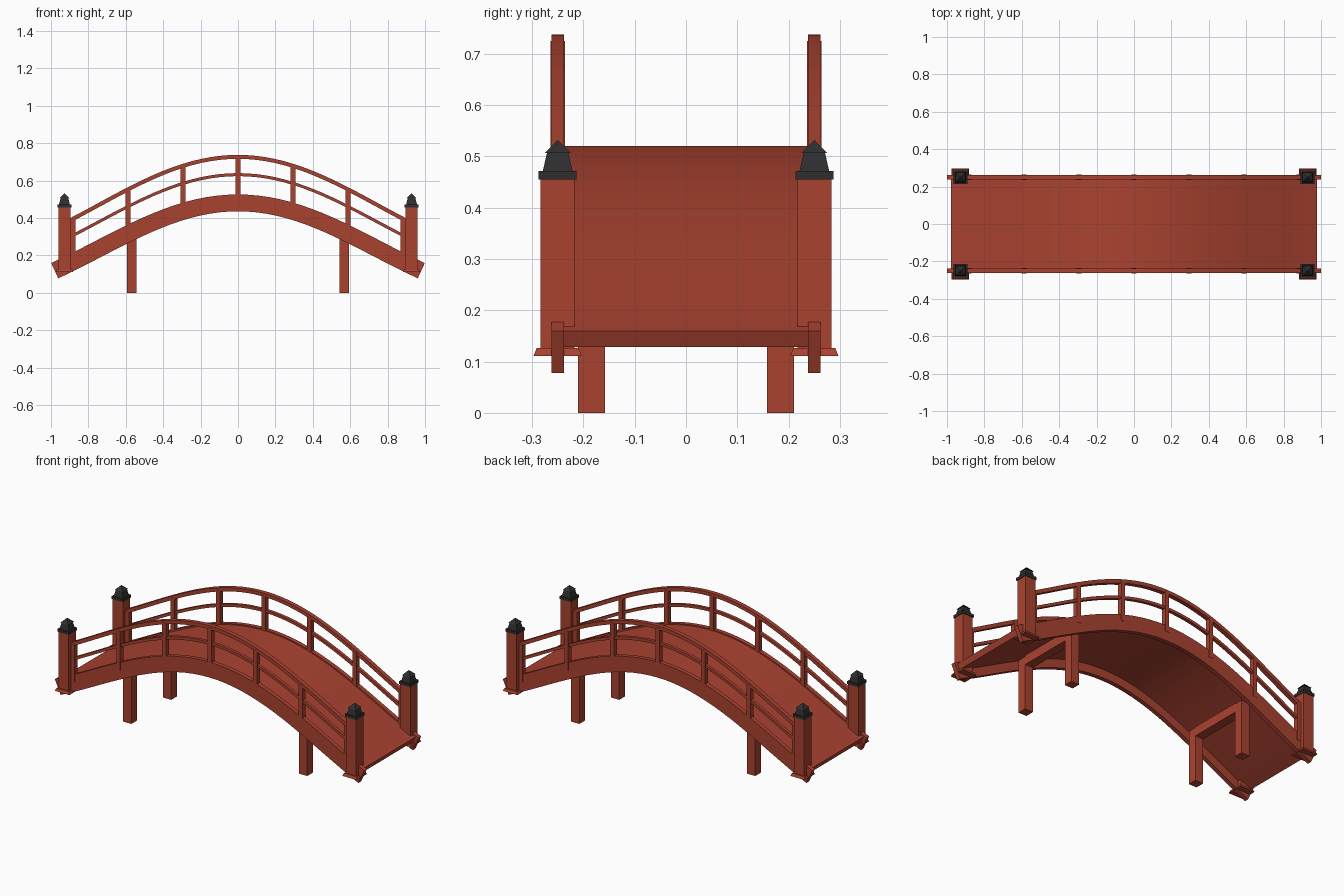
import bpy, bmesh, math
from mathutils import Matrix, Vector

if "Cube" in bpy.data.objects:
    bpy.data.objects.remove(bpy.data.objects["Cube"])


def material(name, color):
    m = bpy.data.materials.new(name)
    m.use_nodes = True
    m.diffuse_color = color
    m.node_tree.nodes["Principled BSDF"].inputs["Base Color"].default_value = color
    return m


RED = material("red_paint", (0.40, 0.055, 0.03, 1))
BLACK = material("dark_metal", (0.028, 0.028, 0.03, 1))

SIDE_Y = 0.25      # centre of railings and side beams
SPAN = 0.98        # half length of the arch centreline
RISE, BEND = 0.247, 2.1


def finish(bm, name, mat):
    bmesh.ops.recalc_face_normals(bm, faces=bm.faces)
    mesh = bpy.data.meshes.new(name)
    bm.to_mesh(mesh)
    bm.free()
    mesh.materials.append(mat)
    ob = bpy.data.objects.new(name, mesh)
    bpy.context.collection.objects.link(ob)
    return ob


def drop(x):
    """Fall of the arch below its crown."""
    return RISE * (1 - math.cos(BEND * x))


def arch(name, crown, thick, y, width, reach, scale=1.0, steps=36):
    """Curved bar with square section following the arch."""
    bm = bmesh.new()
    rings = []
    for i in range(steps + 1):
        x = reach * (2 * i / steps - 1)
        slope = -scale * RISE * BEND * math.sin(BEND * x)
        normal = Vector((-slope, 0, 1)).normalized() * thick / 2
        mid = Vector((x, y, crown - scale * drop(x)))
        side = Vector((0, width / 2, 0))
        corners = (mid + normal + side, mid + normal - side,
                   mid - normal - side, mid - normal + side)
        rings.append([bm.verts.new(c) for c in corners])
    for a, b in zip(rings, rings[1:]):
        for k in range(4):
            n = (k + 1) % 4
            bm.faces.new((a[k], a[n], b[n], b[k]))
    bm.faces.new(rings[0])
    bm.faces.new(rings[-1])
    ob = finish(bm, name, RED)
    ob.data.shade_smooth()
    ob.data.set_sharp_from_angle(angle=math.radians(30))
    return ob


def box(name, x, y, z0, z1, wx, wy):
    bm = bmesh.new()
    bmesh.ops.create_cube(bm, size=1, matrix=Matrix.Translation((x, y, (z0 + z1) / 2))
                          @ Matrix.Diagonal((wx, wy, z1 - z0, 1)))
    return finish(bm, name, RED)


def square_stack(name, x, y, levels, mat):
    """Square turned shape from (half width, height) levels."""
    bm = bmesh.new()
    rings = [[bm.verts.new((x + sx * h, y + sy * h, z))
              for sx, sy in ((-1, -1), (1, -1), (1, 1), (-1, 1))] for h, z in levels]
    for a, b in zip(rings, rings[1:]):
        for k in range(4):
            n = (k + 1) % 4
            bm.faces.new((a[k], a[n], b[n], b[k]))
    bm.faces.new(rings[0])
    bm.faces.new(rings[-1])
    return finish(bm, name, mat)


# Walking deck
arch("deck", 0.503, 0.034, 0, 0.48, 0.972)

for side, sy in (("front", -1), ("back", 1)):
    y = sy * SIDE_Y
    # Side beam and two curved rails
    arch(side + "_side_beam", 0.481, 0.09, y, 0.025, SPAN)
    arch(side + "_top_rail", 0.727, 0.021, y, 0.025, 0.90, 1.05)
    arch(side + "_middle_rail", 0.632, 0.016, y, 0.018, 0.90, 1.03)

    # Balusters standing on the beam
    for i in range(-3, 4):
        x = i * 0.294
        box(side + "_baluster", x, y, 0.49 - drop(x), 0.725 - 1.05 * drop(x), 0.025, 0.028)

    for end, sx in (("right", -1), ("left", 1)):
        # End post with flared foot and dark cap
        px = sx * 0.928
        square_stack(f"{side}_{end}_post", px, y, [(0.033, 0.115), (0.033, 0.457)], RED)
        square_stack(f"{side}_{end}_post_foot", px, y, [(0.047, 0.111), (0.041, 0.126)], RED)
        square_stack(f"{side}_{end}_post_cap", px, y,
                     [(0.037, 0.455), (0.037, 0.471), (0.029, 0.471), (0.021, 0.506),
                      (0.026, 0.506), (0.001, 0.531)], BLACK)
        # Support leg under the deck
        box(f"{side}_{end}_leg", sx * 0.568, sy * 0.184, 0, 0.31, 0.052, 0.052)

# Cross beams joining each pair of legs
for end, sx in (("right", -1), ("left", 1)):
    box(end + "_cross_beam", sx * 0.568, 0, 0.262, 0.315, 0.052, 0.32)
